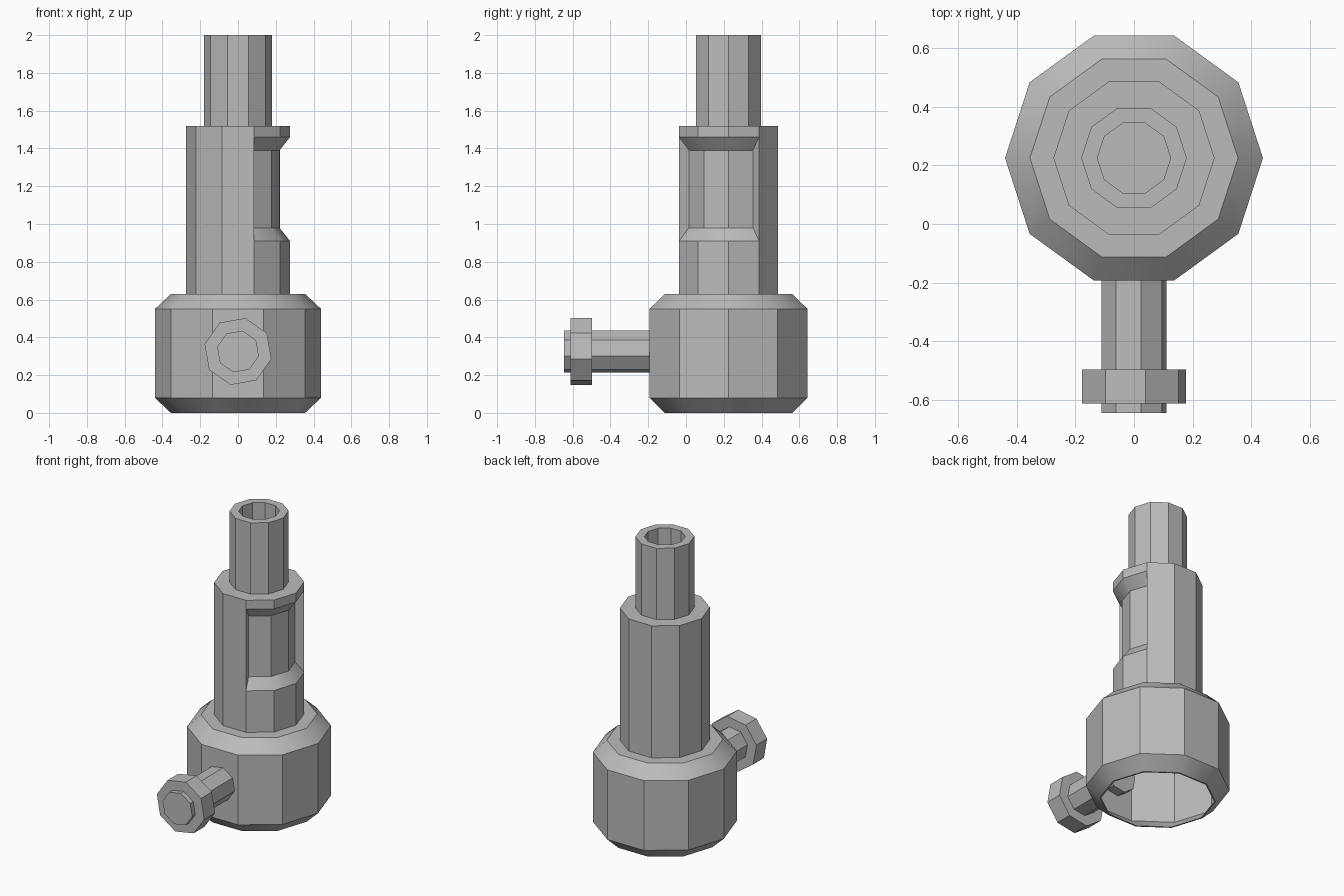
import bpy, bmesh
from math import cos, sin, pi, radians, atan2, degrees
from mathutils import Matrix

cube = bpy.data.objects.get("Cube")
if cube:
    bpy.data.objects.remove(cube, do_unlink=True)

AXIS_Y = 0.225          # the upright parts share this axis
SIDES = 10

grey = bpy.data.materials.new("plain grey")
grey.use_nodes = True
grey.diffuse_color = (0.5, 0.5, 0.5, 1)
grey.node_tree.nodes["Principled BSDF"].inputs["Base Color"].default_value = (0.5, 0.5, 0.5, 1)


def lathe(profile, sides, start=0.0):
    """Turn a (radius, height) profile around z into a faceted solid."""
    bm = bmesh.new()
    rings = []
    for r, z in profile:
        angles = [start + 2 * pi * i / sides for i in range(sides)]
        rings.append([bm.verts.new((r * cos(a), r * sin(a), z)) for a in angles])
    for low, high in zip(rings, rings[1:]):
        for i in range(sides):
            j = (i + 1) % sides
            bm.faces.new((low[i], low[j], high[j], high[i]))
    bm.faces.new(rings[0][::-1])
    bm.faces.new(rings[-1])
    bmesh.ops.recalc_face_normals(bm, faces=bm.faces)
    return bm


def finish(bm, name, matrix):
    bm.transform(matrix)
    mesh = bpy.data.meshes.new(name)
    bm.to_mesh(mesh)
    bm.free()
    mesh.materials.append(grey)
    obj = bpy.data.objects.new(name, mesh)
    bpy.context.collection.objects.link(obj)
    bpy.ops.object.select_all(action='DESELECT')
    obj.select_set(True)
    bpy.context.view_layer.objects.active = obj
    bpy.ops.object.shade_smooth_by_angle(angle=radians(30))
    return obj


upright = Matrix.Translation((0, AXIS_Y, 0))

# Hollow base collar with chamfered rims, open underneath
collar = [(0.355, 0.63), (0.44, 0.55), (0.44, 0.08), (0.355, 0),
          (0.345, 0), (0.428, 0.08), (0.428, 0.54), (0.345, 0.62)]
finish(lathe(collar, SIDES), "base_collar", upright)

# Main barrel with a sunken, sloped window across three facets
bm = lathe([(0.275, z) for z in (0.625, 0.91, 1.46, 1.52)], SIDES)
window = []
for f in bm.faces:
    c = f.calc_center_median()
    if 0.91 < c.z < 1.46 and -72 < degrees(atan2(c.y, c.x)) < 36:
        window.append(f)
result = bmesh.ops.extrude_face_region(bm, geom=window)
for v in result["geom"]:
    if isinstance(v, bmesh.types.BMVert):
        v.co.x *= 0.8
        v.co.y *= 0.8
        v.co.z += 0.07 if v.co.z < 1.2 else -0.07
bmesh.ops.delete(bm, geom=[f for f in window if f.is_valid], context='FACES')
bmesh.ops.recalc_face_normals(bm, faces=bm.faces)
finish(bm, "barrel", upright)

# Hollow top tube
tube = [(0.18, 1.515), (0.18, 2), (0.125, 2), (0.125, 1.525)]
finish(lathe(tube, SIDES), "top_tube", upright)

# Side screw pointing to the front, passing through the collar wall
screw = Matrix.Translation((0, 0, 0.325)) @ Matrix.Rotation(pi / 2, 4, 'X')
turn = radians(-12.5)
finish(lathe([(0.113, 0.12), (0.113, 0.645)], 8, turn), "screw_shank", screw)
finish(lathe([(0.181, 0.497), (0.181, 0.612)], 8, turn), "screw_head", screw)
